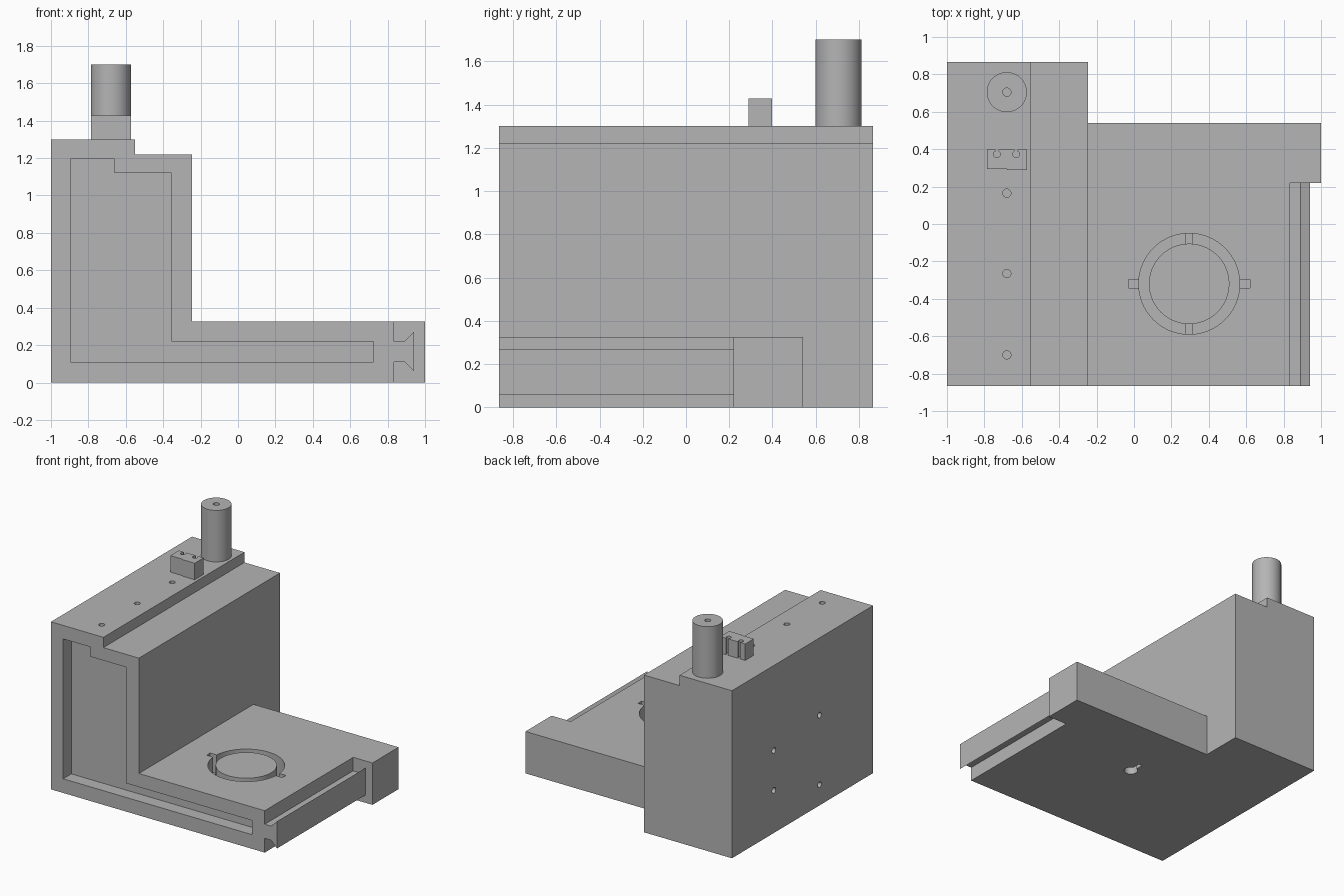
import bpy, bmesh, math
from mathutils import Matrix, Vector

cube = bpy.data.objects.get("Cube")
if cube:
    bpy.data.objects.remove(cube, do_unlink=True)

grey = bpy.data.materials.new("plain grey")
grey.use_nodes = True
GREY = (0.46, 0.46, 0.46, 1)
grey.diffuse_color = GREY
grey.node_tree.nodes["Principled BSDF"].inputs["Base Color"].default_value = GREY


def add(name, bm):
    bmesh.ops.recalc_face_normals(bm, faces=bm.faces)
    mesh = bpy.data.meshes.new(name)
    bm.to_mesh(mesh)
    bm.free()
    mesh.materials.append(grey)
    ob = bpy.data.objects.new(name, mesh)
    bpy.context.collection.objects.link(ob)
    return ob


def prism(name, profile, y0, y1):
    """Front outline (x, z) extruded along y."""
    bm = bmesh.new()
    face = bm.faces.new([bm.verts.new((x, y0, z)) for x, z in profile])
    new = bmesh.ops.extrude_face_region(bm, geom=[face])["geom"]
    verts = [v for v in new if isinstance(v, bmesh.types.BMVert)]
    bmesh.ops.translate(bm, verts=verts, vec=(0, y1 - y0, 0))
    return add(name, bm)


def box(name, x0, x1, y0, y1, z0, z1):
    return prism(name, [(x0, z0), (x1, z0), (x1, z1), (x0, z1)], y0, y1)


def cylinder(name, centre, radius, length, axis="Z", sides=64):
    bm = bmesh.new()
    turn = Matrix.Rotation(math.pi / 2, 4, "Y") if axis == "X" else Matrix()
    bmesh.ops.create_cone(bm, cap_ends=True, segments=sides, radius1=radius, radius2=radius,
                          depth=length, matrix=Matrix.Translation(Vector(centre)) @ turn)
    return add(name, bm)


def cut(target, cutter):
    """Subtract the cutter from the target and discard it."""
    mod = target.modifiers.new("cut", "BOOLEAN")
    mod.operation = "DIFFERENCE"
    mod.solver = "EXACT"
    mod.object = cutter
    cutter.hide_render = True
    bpy.context.view_layer.objects.active = target
    bpy.ops.object.modifier_apply(modifier=mod.name)
    bpy.data.objects.remove(cutter, do_unlink=True)


def hole(target, x, y, z, radius, depth, axis="Z"):
    cut(target, cylinder("hole_cutter", (x, y, z), radius, depth * 2, axis, 24))


FRONT, BACK = -0.865, 0.865
BASE, SHOULDER, TOP = 0.325, 1.22, 1.3
POST_X = -0.68

# L-shaped body with a raised strip along the top
body = prism("body", [(-1, 0), (1, 0), (1, BASE), (-0.245, BASE), (-0.245, SHOULDER),
                      (-0.55, SHOULDER), (-0.55, TOP), (-1, TOP)], FRONT, BACK)
cut(body, box("back_cutter", -0.245, 1.2, 0.54, 1, -0.1, 0.6))

# Dovetail rail along the right edge
cut(body, prism("dovetail_cutter", [
    (0.835, -0.1), (0.835, 0.11), (0.89, 0.11), (0.94, 0.06), (0.94, 0.27), (0.89, 0.22),
    (0.835, 0.22), (0.835, 0.5), (1.1, 0.5), (1.1, -0.1)], -1, 0.22))

# Shallow pocket in the front face
cut(body, prism("pocket_cutter", [
    (-0.895, 0.11), (0.725, 0.11), (0.725, 0.22), (-0.355, 0.22), (-0.355, 1.12),
    (-0.66, 1.12), (-0.66, 1.195), (-0.895, 1.195)], -1, FRONT + 0.1))

# Ring groove in the base, with low bridges and two side notches
RX, RY, FLOOR = 0.295, -0.32, 0.13
ring = cylinder("ring_cutter", (RX, RY, FLOOR + 0.2), 0.27, 0.4)
cut(ring, cylinder("island_cutter", (RX, RY, FLOOR + 0.2), 0.215, 0.6))
cut(ring, box("bridge_cutter", RX - 0.02, RX + 0.02, RY - 0.4, RY + 0.4, 0, FLOOR + 0.05))
cut(body, ring)
for side in (-1, 1):
    a, b = sorted((RX + side * 0.25, RX + side * 0.325))
    cut(body, box("notch_cutter", a, b, RY - 0.022, RY + 0.022, FLOOR + 0.05, 0.5))

# Keyhole in the underside
hole(body, 0.03, 0.0, 0, 0.05, 0.12)
cut(body, box("key_cutter", 0.015, 0.045, 0, 0.11, -0.1, 0.11))

# Screw holes on the top strip and the left-hand wall
for y in (-0.7, -0.265, 0.165):
    hole(body, POST_X, y, TOP, 0.022, 0.1)
for y, z in ((0.35, 0.64), (0.35, 0.33), (-0.21, 0.16), (-0.21, 0.7)):
    hole(body, -1, y, z, 0.022, 0.1, "X")

# Round post
post = cylinder("post", (POST_X, 0.705, 1.5), 0.107, 0.4)
hole(post, POST_X, 0.705, 1.7, 0.022, 0.1)

# Small clamp block, its front slightly stepped, with slotted holes
clamp = box("clamp_block", -0.787, -0.573, 0.288, 0.398, TOP, 1.428)
cut(clamp, box("step_cutter", -0.9, POST_X, 0.2, 0.294, 1.2, 1.5))
for x in (-0.733, -0.63):
    hole(clamp, x, 0.373, 1.4, 0.018, 0.2)
    cut(clamp, box("slot_cutter", x - 0.008, x + 0.008, 0.373, 0.45, 1.2, 1.5))

# Smooth curved walls, keep edges sharp
bpy.ops.object.select_all(action="DESELECT")
for part in (body, post, clamp):
    part.select_set(True)
bpy.context.view_layer.objects.active = body
bpy.ops.object.shade_smooth_by_angle(angle=math.radians(30))
